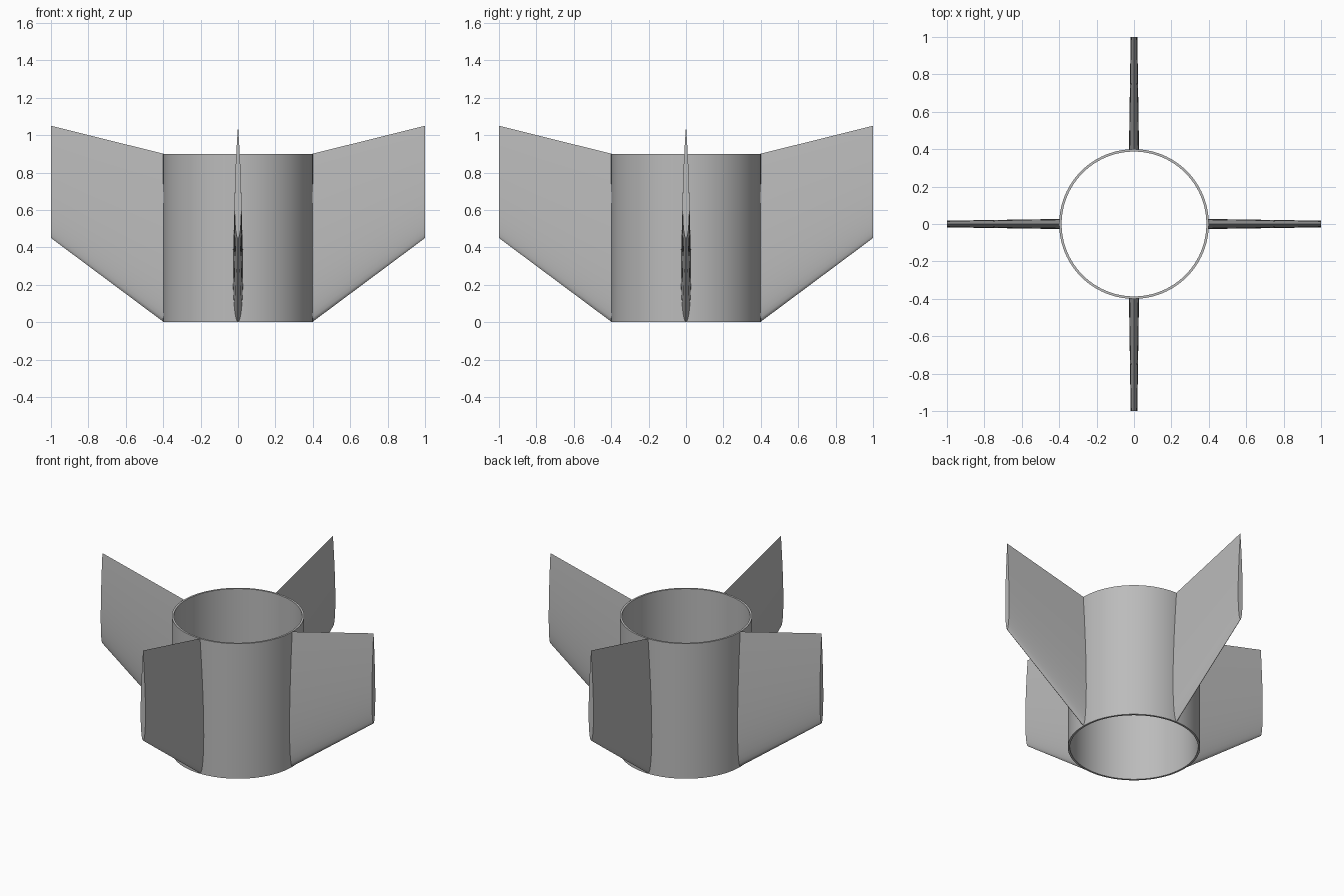
import bpy, bmesh, math
from mathutils import Matrix, Vector

if "Cube" in bpy.data.objects:
    bpy.data.objects.remove(bpy.data.objects["Cube"], do_unlink=True)

grey = bpy.data.materials.new("plain_grey")
grey.use_nodes = True
colour = (0.5, 0.5, 0.5, 1)
grey.diffuse_color = colour
grey.node_tree.nodes["Principled BSDF"].inputs["Base Color"].default_value = colour


def finish(name, bm):
    """Turn a bmesh into a smooth object with crisp edges."""
    bmesh.ops.recalc_face_normals(bm, faces=bm.faces)
    mesh = bpy.data.meshes.new(name)
    bm.to_mesh(mesh)
    bm.free()
    mesh.materials.append(grey)
    obj = bpy.data.objects.new(name, mesh)
    bpy.context.collection.objects.link(obj)
    bpy.ops.object.select_all(action="DESELECT")
    obj.select_set(True)
    bpy.context.view_layer.objects.active = obj
    bpy.ops.object.shade_smooth_by_angle(angle=math.radians(35))


def bridge(bm, a, b):
    for i in range(len(a)):
        j = (i + 1) % len(a)
        bm.faces.new((a[i], a[j], b[j], b[i]))


# Open tube: a thin rectangular wall section swept round the axis
SIDES = 96
OUTER, INNER, HEIGHT = 0.4, 0.387, 0.9
bm = bmesh.new()
rings = []
for r, z in ((OUTER, 0), (OUTER, HEIGHT), (INNER, HEIGHT), (INNER, 0)):
    angles = [math.tau * i / SIDES for i in range(SIDES)]
    rings.append([bm.verts.new((r * math.cos(a), r * math.sin(a), z)) for a in angles])
for k in range(4):
    bridge(bm, rings[k], rings[(k + 1) % 4])
finish("fin_can_tube", bm)


def airfoil(thickness=0.06, steps=20):
    """Symmetric section: round leading edge at 0, sharp trailing edge at 1."""
    half = []
    for i in range(steps + 1):
        c = (1 - math.cos(math.pi * i / steps)) / 2
        t = 5 * thickness * (0.2969 * math.sqrt(c) - 0.126 * c - 0.3516 * c**2
                             + 0.2843 * c**3 - 0.1036 * c**4)
        half.append((c, t))
    return half + [(c, -t) for c, t in reversed(half[1:-1])]


# Swept, tapered fins: leading edge down, lofted from root to tip
SECTION = airfoil()
for index, name in enumerate(("left_fin", "back_fin", "right_fin", "front_fin")):
    turn = Matrix.Rotation(index * math.pi / 2, 3, "Z")
    bm = bmesh.new()
    ends = []
    for radius, low, chord in ((0.396, 0, 0.9), (1.0, 0.45, 0.6)):
        ends.append([bm.verts.new(turn @ Vector((radius, t * chord, low + c * chord)))
                     for c, t in SECTION])
    bridge(bm, *ends)
    for end in ends:
        bm.faces.new(end)
    finish(name, bm)
